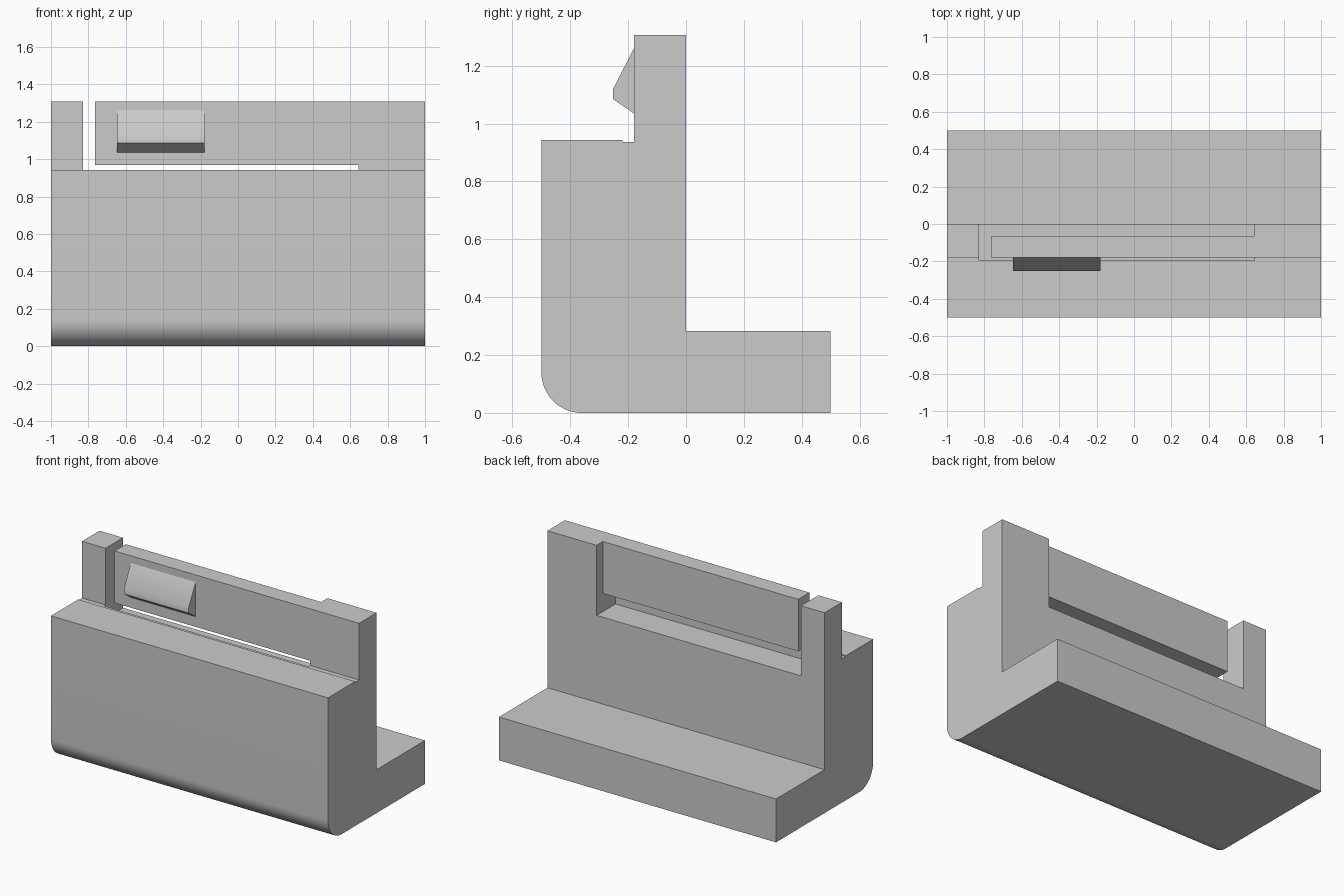
import bpy, bmesh
from math import radians, sin, cos, pi

cube = bpy.data.objects.get("Cube")
if cube:
    bpy.data.objects.remove(cube, do_unlink=True)

grey = bpy.data.materials.new("plain grey")
grey.use_nodes = True
colour = (0.6, 0.6, 0.6, 1)
grey.diffuse_color = colour
grey.node_tree.nodes["Principled BSDF"].inputs["Base Color"].default_value = colour


def extrude_profile(name, profile, x0, x1):
    """Sweep a closed (y, z) outline from x0 to x1."""
    bm = bmesh.new()
    face = bm.faces.new([bm.verts.new((x0, y, z)) for y, z in profile])
    swept = bmesh.ops.extrude_face_region(bm, geom=[face])["geom"]
    verts = [v for v in swept if isinstance(v, bmesh.types.BMVert)]
    bmesh.ops.translate(bm, verts=verts, vec=(x1 - x0, 0, 0))
    bmesh.ops.recalc_face_normals(bm, faces=bm.faces)
    mesh = bpy.data.meshes.new(name)
    bm.to_mesh(mesh)
    bm.free()
    mesh.materials.append(grey)
    obj = bpy.data.objects.new(name, mesh)
    bpy.context.collection.objects.link(obj)
    return obj


def select_only(obj):
    bpy.ops.object.select_all(action="DESELECT")
    obj.select_set(True)
    bpy.context.view_layer.objects.active = obj


def rectangle(y0, y1, z0, z1):
    return [(y0, z0), (y1, z0), (y1, z1), (y0, z1)]


# Main bracket: rounded front lower edge, rear foot, upright back wall
radius, steps = 0.14, 16
rounded = [(-0.5 + radius - radius * cos(a), radius - radius * sin(a))
           for a in (i * pi / 2 / steps for i in range(steps + 1))]
bracket = extrude_profile("bracket_body", rounded + [
    (0.5, 0), (0.5, 0.283), (0, 0.283), (0, 1.307), (-0.18, 1.307),
    (-0.18, 0.937), (-0.22, 0.937), (-0.22, 0.943), (-0.5, 0.943)], -1, 1)

# Slot that frees the spring arm
cutter = extrude_profile("slot_cutter", rectangle(-0.195, 0.1, 0.85, 1.5), -0.83, 0.645)
cutter.hide_render = True
slot = bracket.modifiers.new("slot", "BOOLEAN")
slot.operation = "DIFFERENCE"
slot.solver = "EXACT"
slot.object = cutter
select_only(bracket)
bpy.ops.object.modifier_apply(modifier=slot.name)
bpy.data.objects.remove(cutter, do_unlink=True)

# Spring arm, attached at one end, with its wedge catch
arm = extrude_profile("spring_arm", rectangle(-0.18, -0.065, 0.968, 1.307), -0.765, 0.645)
catch = extrude_profile("wedge_catch", [
    (-0.18, 1.035), (-0.252, 1.085), (-0.252, 1.12), (-0.18, 1.26)], -0.647, -0.18)

for part in (bracket, arm, catch):
    select_only(part)
    bpy.ops.object.shade_smooth_by_angle(angle=radians(30))
